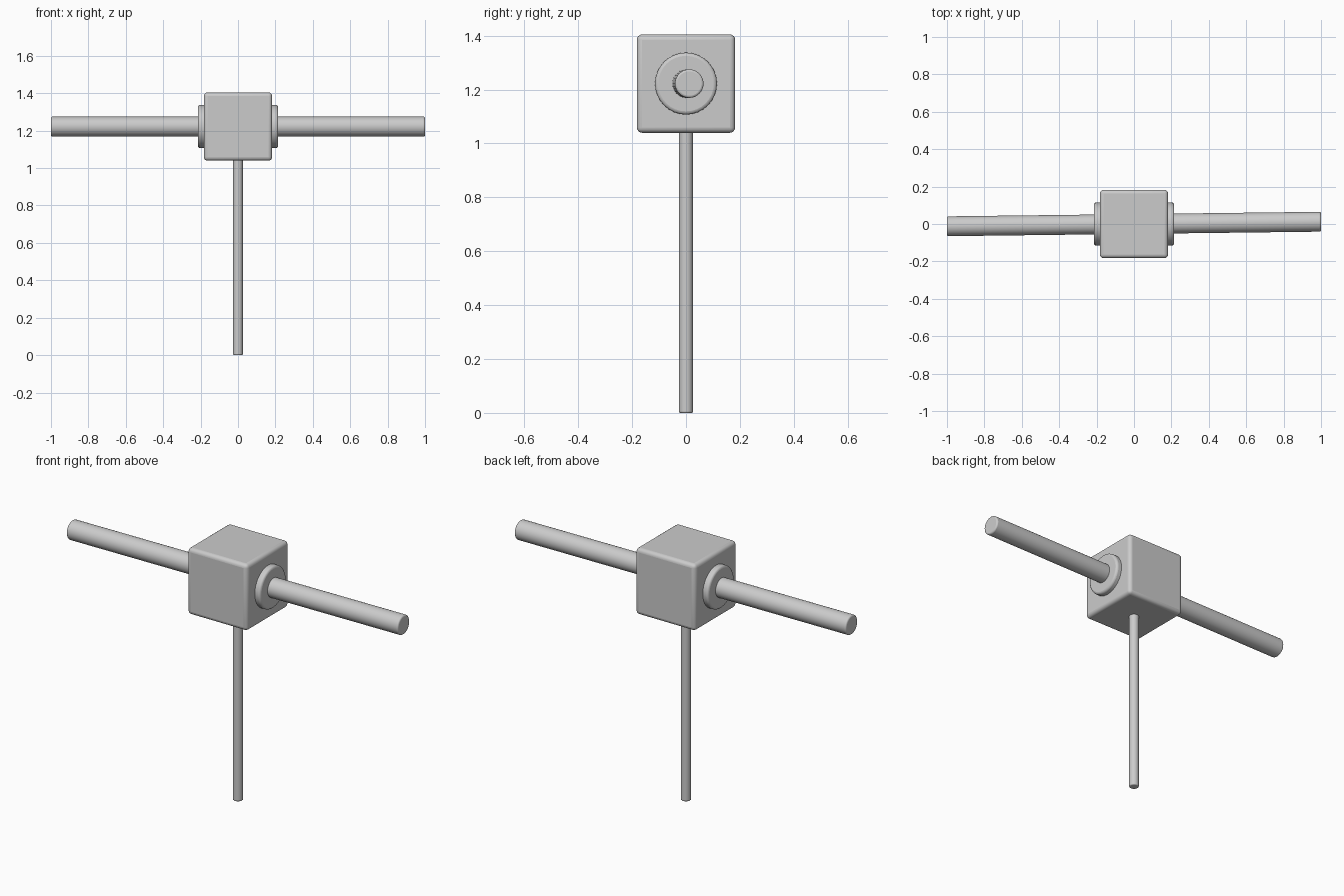
import bpy
from math import pi, radians

if "Cube" in bpy.data.objects:
    bpy.data.objects.remove(bpy.data.objects["Cube"])

HUB_Z = 1.222


def finish(obj, name, width, segments=3):
    """Name a part, round its edges and smooth it."""
    obj.name = name
    bpy.ops.object.transform_apply(location=False, rotation=False, scale=True)
    mod = obj.modifiers.new("rounded_edges", 'BEVEL')
    mod.width = width
    mod.segments = segments
    mod.limit_method = 'ANGLE'
    mod.angle_limit = radians(40)
    bpy.ops.object.shade_smooth_by_angle(angle=radians(35))
    return obj


def rod(name, radius, length, loc, rot=(0, 0, 0), width=0.008):
    bpy.ops.mesh.primitive_cylinder_add(vertices=32, radius=radius, depth=length,
                                        location=loc, rotation=rot)
    return finish(bpy.context.object, name, width)


# Rounded cube hub
bpy.ops.mesh.primitive_cube_add(size=1, location=(0, 0, HUB_Z))
hub = bpy.context.object
hub.scale = (0.365, 0.365, 0.365)
finish(hub, "hub", 0.02, 4)

# Support pole, running slightly into the hub
rod("pole", 0.026, 1.06, (0, 0, 0.53), width=0.005)

# Collars and slightly yawed arms on both sides
yaw = radians(0.7)
for side, label in ((-1, "left"), (1, "right")):
    rod(label + "_collar", 0.115, 0.07, (side * 0.18, 0, HUB_Z), (0, pi / 2, 0), 0.012)
    rod(label + "_arm", 0.053, 0.9, (side * 0.55, side * 0.0067, HUB_Z),
        (0, side * pi / 2, yaw), 0.008)
